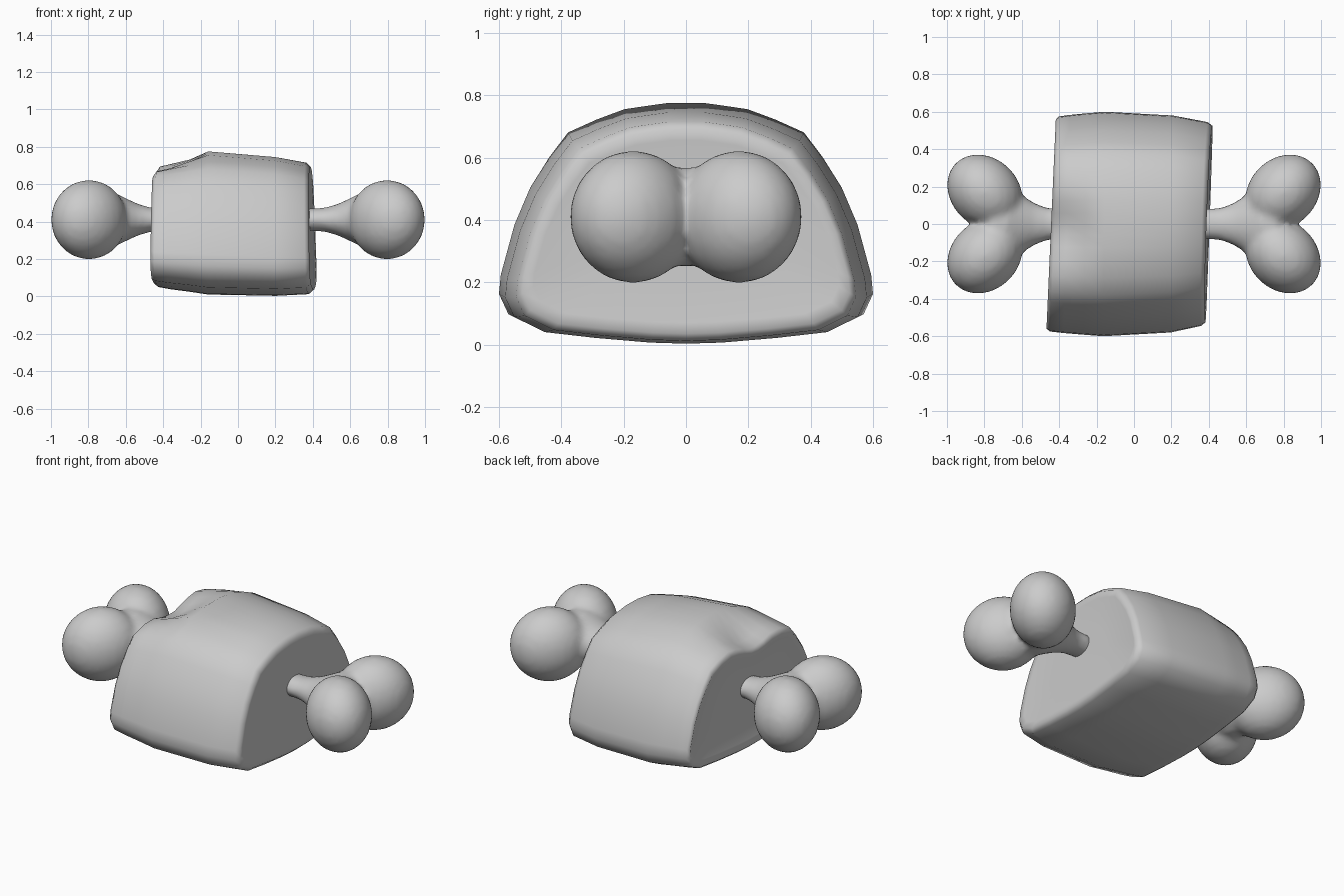
import bpy, bmesh, math
from mathutils import Matrix, Vector

if "Cube" in bpy.data.objects:
    bpy.data.objects.remove(bpy.data.objects["Cube"], do_unlink=True)

grey = bpy.data.materials.new("plain grey")
grey.use_nodes = True
colour = (0.6, 0.6, 0.6, 1)
grey.diffuse_color = colour
grey.node_tree.nodes["Principled BSDF"].inputs["Base Color"].default_value = colour


def finish(bm, name):
    bmesh.ops.recalc_face_normals(bm, faces=bm.faces)
    for face in bm.faces:
        face.smooth = True
    mesh = bpy.data.meshes.new(name)
    bm.to_mesh(mesh)
    bm.free()
    mesh.materials.append(grey)
    obj = bpy.data.objects.new(name, mesh)
    bpy.context.collection.objects.link(obj)
    return obj


def loft(bm, rings):
    """Skin a list of closed rings of points and cap both ends with fans."""
    rows = [[bm.verts.new(p) for p in ring] for ring in rings]
    n = len(rows[0])
    for a, b in zip(rows, rows[1:]):
        for i in range(n):
            j = (i + 1) % n
            bm.faces.new((a[i], a[j], b[j], b[i]))
    for row in (rows[0], rows[-1]):
        centre = bm.verts.new(sum((v.co for v in row), Vector()) / n)
        for i in range(n):
            bm.faces.new((row[i], row[(i + 1) % n], centre))


# Meat: domed cross-section, flat underneath, lofted along x
half = [(.2, .005), (.5, .025), (.78, .05), (.95, .115), (1, .2), (.99, .28),
        (.917, .49), (.833, .645), (.73, .774), (.63, .877), (.48, .93),
        (.33, .974), (.21, .988), (.1, 1)]
section = [(0, 0)] + half + [(0, 1)] + [(-y, z) for y, z in reversed(half)]

# Stations: x, half width, bottom, top
stations = [(-.425, .28, .24, .52), (-.43, .53, .10, .665), (-.443, .56, .065, .70),
            (-.425, .575, .05, .725), (-.36, .583, .038, .74), (-.26, .592, .025, .757),
            (-.16, .6, .01, .775), (.2, .58, .003, .745), (.37, .545, .012, .715),
            (.395, .525, .035, .69), (.39, .49, .07, .655), (.385, .25, .24, .5)]


def meat_ring(x, width, low, high):
    ring = []
    tilt = (x / .43) ** 2
    for sy, sz in section:
        y, z = sy * width, low + sz * (high - low)
        # slanted ends
        px = x + .042 * y * tilt
        if x > 0:
            px -= .03 * (z - .4) * tilt
        # dent in the top of one end
        fade = min(1, max(0, (-.16 - x) / .2)) * min(1, max(0, (z - .45) / .2))
        z -= .085 * fade * math.exp(-((y + .04) / .17) ** 2)
        ring.append((px, y, z))
    return ring


bm = bmesh.new()
loft(bm, [meat_ring(*s) for s in stations])
meat = finish(bm, "meat")

# Bone: flared shaft with two slanted knobs on each end
flare = [(.38, .06), (.46, .064), (.53, .083), (.6, .115), (.68, .155),
         (.75, .16), (.81, .12), (.85, .04)]
shaft = [(-x, r) for x, r in reversed(flare)] + flare
bm = bmesh.new()
turns = [math.tau * i / 24 for i in range(24)]
loft(bm, [[(x, 1.35 * r * math.cos(a), .41 + r * math.sin(a)) for a in turns]
          for x, r in shaft])
for sx in (-1, 1):
    for sy in (-1, 1):
        place = (Matrix.Translation((sx * .797, sy * .17, .41))
                 @ Matrix.Rotation(sx * sy * math.pi / 4, 4, 'Z')
                 @ Matrix.Diagonal((.222, .183, .212, 1)))
        bmesh.ops.create_uvsphere(bm, u_segments=24, v_segments=14, radius=1, matrix=place)
bone = finish(bm, "bone")

# Fuse the shaft and knobs into one softly blended surface
remesh = bone.modifiers.new("fuse", 'REMESH')
remesh.mode = 'VOXEL'
remesh.voxel_size = .02
remesh.use_smooth_shade = True
soften = bone.modifiers.new("soften", 'SMOOTH')
soften.factor = .5
soften.iterations = 4
